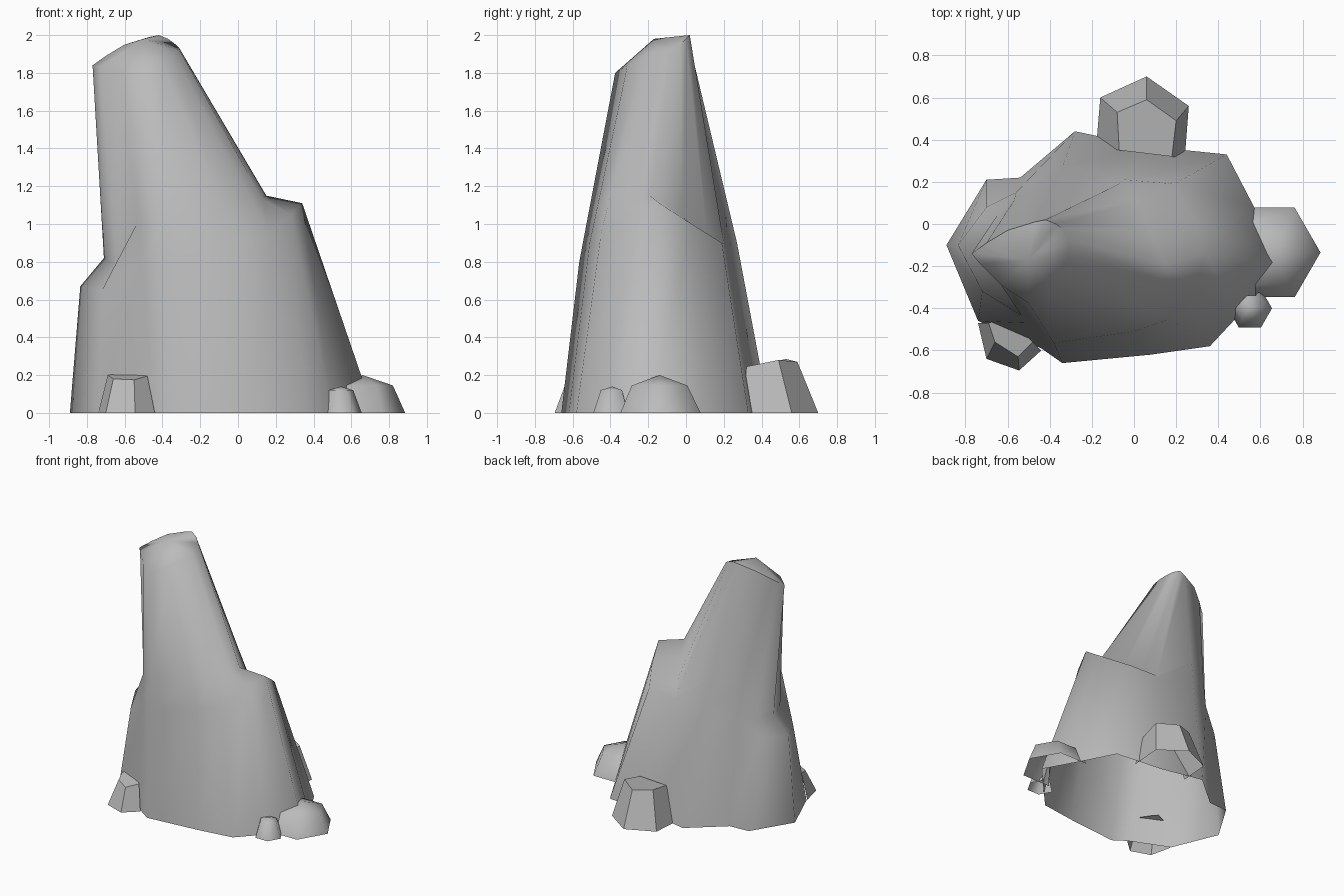
import bpy
import bmesh
import math
from mathutils import Vector

cube = bpy.data.objects.get("Cube")
if cube:
    bpy.data.objects.remove(cube, do_unlink=True)

# One stone colour for everything
stone = bpy.data.materials.new("grey_stone")
stone.use_nodes = True
grey = (0.5, 0.5, 0.5, 1.0)
stone.diffuse_color = grey
shader = stone.node_tree.nodes["Principled BSDF"]
shader.inputs["Base Color"].default_value = grey
shader.inputs["Roughness"].default_value = 0.9


def loft(name, rings, peak=None, smooth_angle=None, buried=()):
    """Skin a stack of rings, close the top, leave the underside and buried sides open."""
    bm = bmesh.new()
    loops = [[bm.verts.new(point) for point in ring] for ring in rings]
    count = len(loops[0])
    for lower, upper in zip(loops, loops[1:]):
        for i in range(count):
            if i not in buried:
                j = (i + 1) % count
                bm.faces.new((lower[i], lower[j], upper[j], upper[i]))
    if peak:
        tip = bm.verts.new(peak)
        for i in range(count):
            bm.faces.new((loops[-1][i], loops[-1][(i + 1) % count], tip))
    else:
        bm.faces.new(loops[-1])
    bmesh.ops.delete(bm, geom=[v for v in bm.verts if not v.link_faces], context="VERTS")
    mesh = bpy.data.meshes.new(name)
    bm.to_mesh(mesh)
    bm.free()
    mesh.materials.append(stone)
    obj = bpy.data.objects.new(name, mesh)
    bpy.context.collection.objects.link(obj)
    if smooth_angle:
        bpy.ops.object.select_all(action="DESELECT")
        obj.select_set(True)
        bpy.context.view_layer.objects.active = obj
        bpy.ops.object.shade_smooth_by_angle(angle=math.radians(smooth_angle))
    return obj


def hexagon(centre, radius):
    x, y, z = centre
    angles = [math.tau * i / 6 for i in range(6)]
    return [(x + radius * math.cos(a), y + radius * math.sin(a), z) for a in angles]


def grounded(outline):
    return [(x, y, 0) for x, y in outline]


# Main crag: matching columns, counter-clockwise from the right-hand ridge
foot = [(.72, -.19), (.57, .08), (.44, .33), (.05, .37), (-.28, .44),
        (-.54, .22), (-.7, .21), (-.89, -.1), (-.74, -.46), (-.44, -.59),
        (-.34, -.66), (.08, -.62), (.36, -.58), (.5, -.43)]
shoulder = [(.34, -.14, 1.11), (.28, .03, 1), (.19, .19, .9), (-.04, .21, .88),
            (-.34, .27, .9), (-.56, .15, .85), (-.7, .08, .7), (-.835, -.1, .67),
            (-.72, -.32, .65), (-.51, -.47, .8), (-.38, -.565, .8),
            (0, -.51, .9), (.17, -.45, .95), (.28, -.3, 1.05)]
crown = [(-.31, -.08, 1.93), (-.33, -.03, 1.95), (-.37, 0, 1.98),
         (-.42, .02, 2), (-.47, .01, 1.99), (-.6, -.03, 1.95),
         (-.7, -.09, 1.89), (-.77, -.14, 1.84), (-.73, -.19, 1.83),
         (-.63, -.29, 1.82), (-.5, -.375, 1.8), (-.4, -.31, 1.84),
         (-.34, -.22, 1.89), (-.31, -.14, 1.92)]

# Inner edge of the right-hand ledge and of the left-hand buttress top
ledge = {0: (.15, -.19, 1.15), 1: (.07, -.02, 1.04), 2: (.01, .11, .95),
         3: (-.05, .2, .9), 13: (.13, -.27, 1.13), 6: (-.65, .04, .8),
         7: (-.71, -.09, .82), 8: (-.64, -.27, .78)}
neck = [ledge.get(i, Vector(low).lerp(Vector(high), .2))
        for i, (low, high) in enumerate(zip(shoulder, crown))]

loft("main_crag", [grounded(foot), shoulder, neck, crown],
     peak=(-.5, -.17, 1.98), smooth_angle=66)

# Faceted stones at the back and the front right corner
back_foot = [(.26, .56), (.06, .7), (-.16, .6), (-.18, .36), (.24, .3)]
back_top = [(.2, .49, .28), (.06, .59, .27), (-.08, .53, .285),
            (-.07, .35, .25), (.18, .32, .245)]
loft("back_stone", [grounded(back_foot), back_top], buried={3})

corner_foot = [(-.44, -.6), (-.5, -.42), (-.74, -.47), (-.7, -.64), (-.545, -.695)]
corner_top = [(-.48, -.56, .195), (-.6, -.44, .215), (-.69, -.47, .2),
              (-.66, -.56, .18), (-.55, -.63, .175)]
loft("front_corner_stone", [grounded(corner_foot), corner_top], buried={0, 1})

# Rounded boulders at the left side
loft("side_boulder", [hexagon((.64, -.135, 0), .245),
                      hexagon((.65, -.14, .145), .17)],
     peak=(.66, -.14, .2), smooth_angle=70, buried={2, 3})
loft("small_boulder", [hexagon((.55, -.4, 0), .105),
                       hexagon((.545, -.395, .12), .065)],
     peak=(.545, -.39, .14), smooth_angle=70, buried={1, 2})
